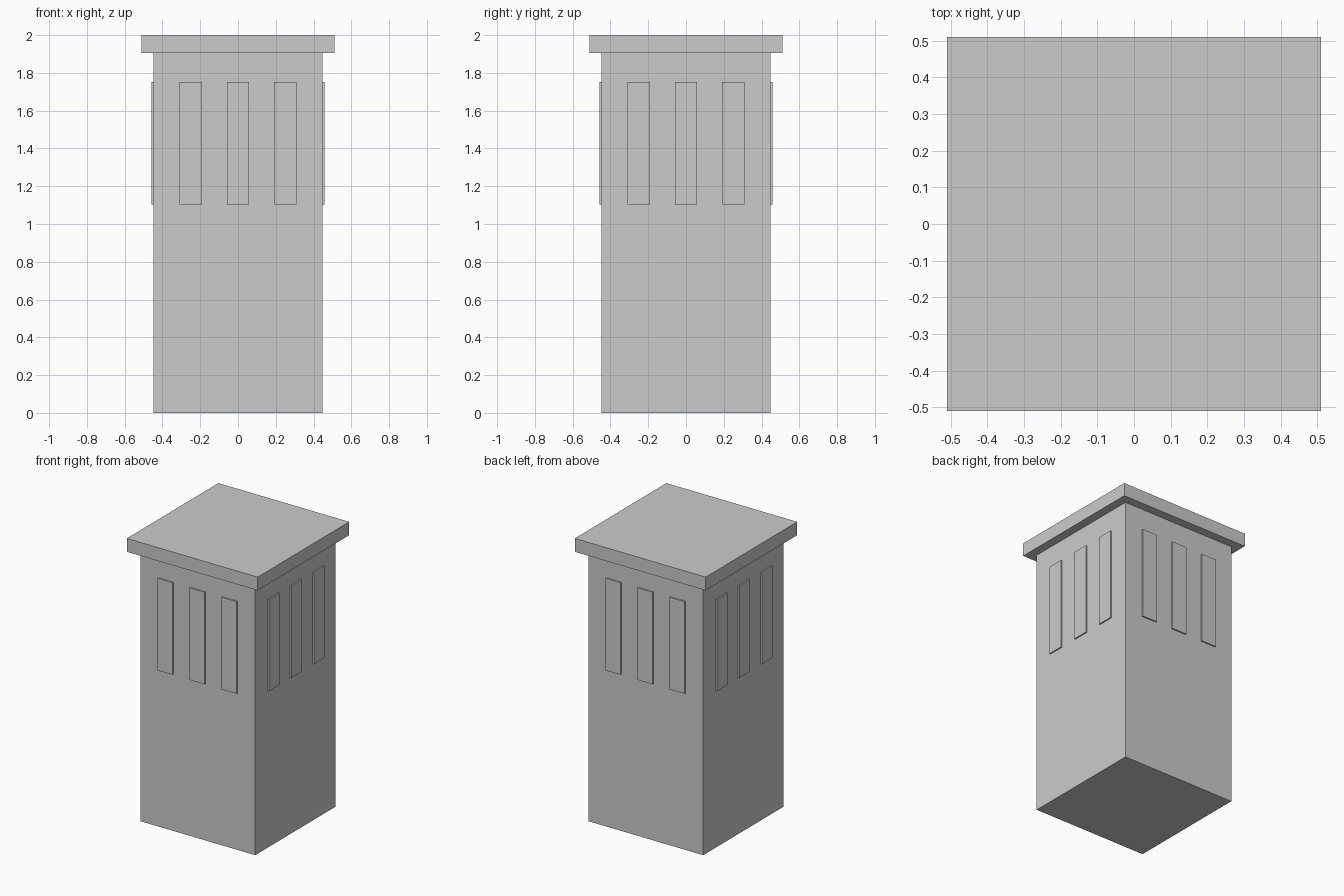
import bpy
from math import pi
from mathutils import Matrix, Vector

if "Cube" in bpy.data.objects:
    bpy.data.objects.remove(bpy.data.objects["Cube"])

stone = bpy.data.materials.new("light_grey")
stone.diffuse_color = (0.6, 0.6, 0.6, 1.0)
stone.use_nodes = True
stone.node_tree.nodes["Principled BSDF"].inputs["Base Color"].default_value = stone.diffuse_color


def box(name, low, high, turn=0.0):
    """Axis-aligned box between two corners, turned about the tower's axis."""
    low, high = Vector(low), Vector(high)
    bpy.ops.mesh.primitive_cube_add(size=1)
    ob = bpy.context.object
    ob.name = name
    ob.data.transform(Matrix.Rotation(turn, 4, "Z")
                      @ Matrix.Translation((low + high) / 2)
                      @ Matrix.Diagonal((*(high - low), 1)))
    ob.data.materials.append(stone)
    return ob


WALL = 0.448

# Square shaft and overhanging flat cap
box("tower_shaft", (-WALL, -WALL, 0), (WALL, WALL, 1.906))
box("roof_cap", (-0.51, -0.51, 1.906), (0.51, 0.51, 2.0))

# Three tall, slightly raised window panels on each side
for side, label in enumerate(("front", "right", "back", "left")):
    for i, x in enumerate((-0.25, 0.0, 0.25)):
        box(f"window_panel_{label}_{i + 1}",
            (x - 0.059, -WALL - 0.0095, 1.104), (x + 0.059, -WALL, 1.753),
            side * pi / 2)
